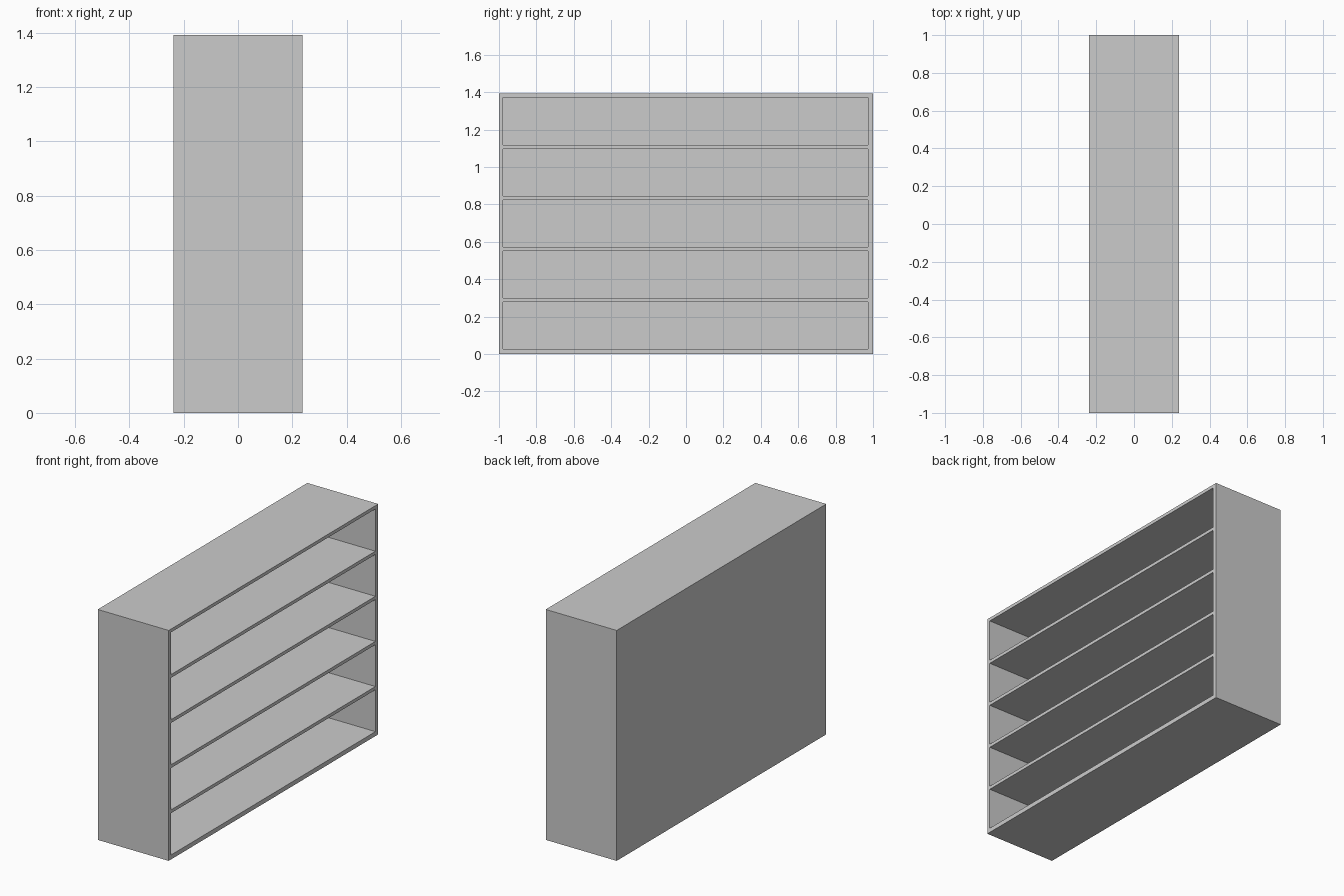
import bpy

if "Cube" in bpy.data.objects:
    bpy.data.objects.remove(bpy.data.objects["Cube"])

W, H = 0.237, 1.392          # half depth and height
T = 0.02                     # board thickness
BACK = 0.02                  # back panel thickness
Y0, Y1 = -0.979, 0.973       # inner faces of the end panels
BOTTOM, PITCH = 0.027, 0.2725


def board(name, x, y, z):
    bpy.ops.mesh.primitive_cube_add(size=1, location=[(a + b) / 2 for a, b in (x, y, z)])
    o = bpy.context.object
    o.name = name
    o.scale = [b - a for a, b in (x, y, z)]
    bpy.ops.object.transform_apply(location=False, rotation=False, scale=True)
    return o


# End panels
board("left_end_panel", (-W, W), (-1, Y0), (0, H))
board("right_end_panel", (-W, W), (Y1, 1), (0, H))

# Bottom and top boards
board("bottom_board", (-W, W), (Y0, Y1), (0, BOTTOM))
board("top_board", (-W, W), (Y0, Y1), (H - T, H))

# Back panel closing the -x side
board("back_panel", (-W, -W + BACK), (Y0, Y1), (BOTTOM, H - T))

# Four evenly spaced shelves, open towards +x
for i in range(1, 5):
    z = BOTTOM + i * PITCH
    board(f"shelf_{i}", (-W + BACK, W), (Y0, Y1), (z - T, z))
